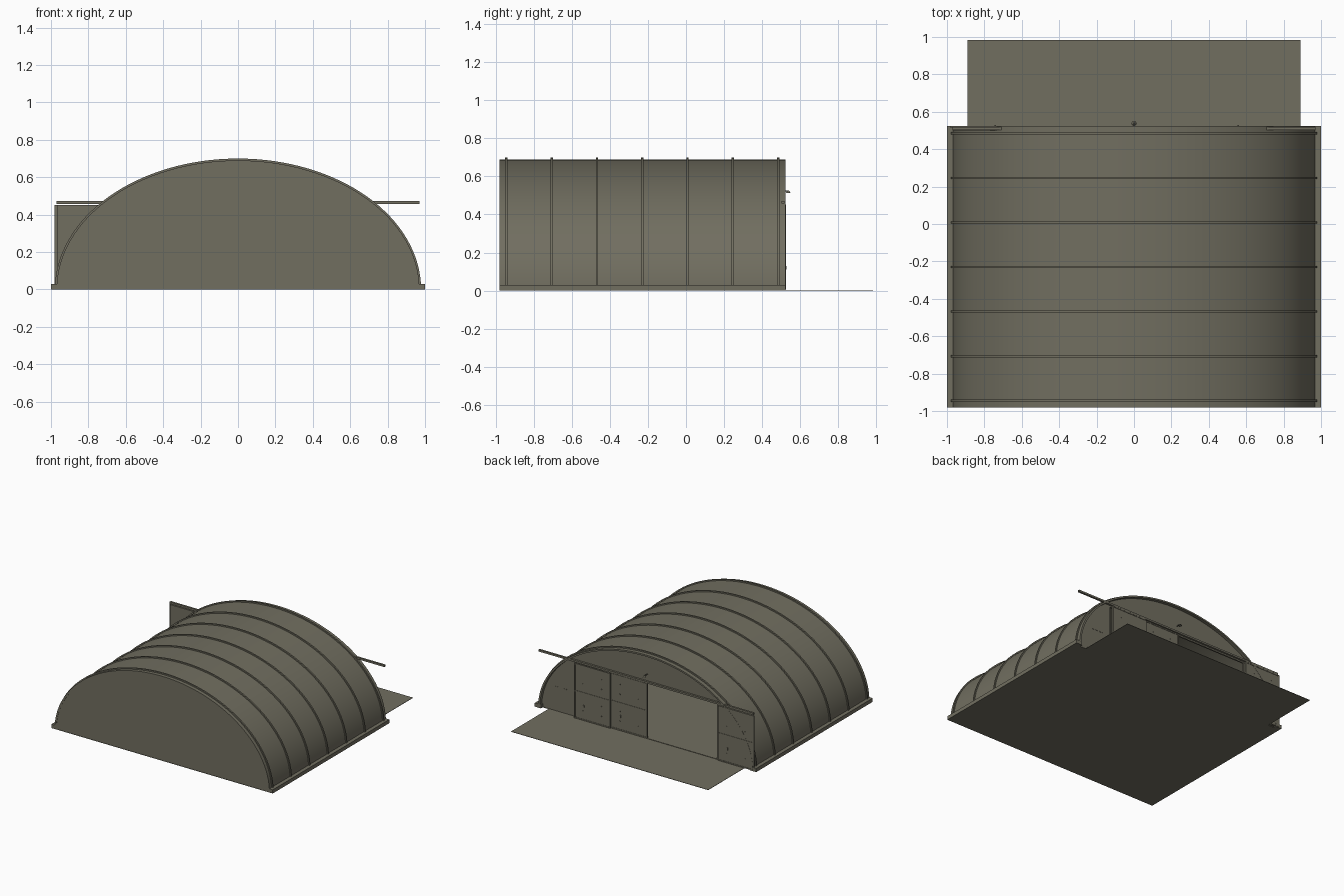
import bpy, bmesh, math

if "Cube" in bpy.data.objects:
    bpy.data.objects.remove(bpy.data.objects["Cube"])

paint = bpy.data.materials.new("olive_grey")
paint.diffuse_color = (0.165, 0.157, 0.117, 1)
paint.use_nodes = True
paint.node_tree.nodes["Principled BSDF"].inputs["Base Color"].default_value = paint.diffuse_color


def finish(name, bm, smooth=False):
    bmesh.ops.recalc_face_normals(bm, faces=bm.faces)
    me = bpy.data.meshes.new(name)
    bm.to_mesh(me)
    bm.free()
    me.materials.append(paint)
    ob = bpy.data.objects.new(name, me)
    bpy.context.collection.objects.link(ob)
    if smooth:
        bpy.ops.object.select_all(action='DESELECT')
        ob.select_set(True)
        bpy.context.view_layer.objects.active = ob
        bpy.ops.object.shade_smooth_by_angle(angle=math.radians(30))
    return ob


def add_box(bm, x0, x1, y0, y1, z0, z1):
    vs = bmesh.ops.create_cube(bm, size=1)['verts']
    for v in vs:
        v.co = ((x0 + x1) / 2 + v.co.x * (x1 - x0),
                (y0 + y1) / 2 + v.co.y * (y1 - y0),
                (z0 + z1) / 2 + v.co.z * (z1 - z0))


def boxes(name, *dims):
    bm = bmesh.new()
    for d in dims:
        add_box(bm, *d)
    return finish(name, bm)


def arch(a, b, n=64):
    # half ellipse from +x to -x
    return [(a * math.cos(math.pi * i / n), b * math.sin(math.pi * i / n)) for i in range(n + 1)]


def plate(name, outline, y0, y1, smooth=False):
    # closed x-z outline given thickness along y
    bm = bmesh.new()
    face = bm.faces.new([bm.verts.new((x, y0, z)) for x, z in outline])
    ext = bmesh.ops.extrude_face_region(bm, geom=[face])['geom']
    bmesh.ops.translate(bm, vec=(0, y1 - y0, 0),
                        verts=[v for v in ext if isinstance(v, bmesh.types.BMVert)])
    return finish(name, bm, smooth)


def band(name, outer, inner, y0, y1):
    # hollow arch between two half ellipses
    bm = bmesh.new()
    rings = [[bm.verts.new((x, y, z)) for x, z in arch(*r)]
             for r, y in ((outer, y0), (outer, y1), (inner, y1), (inner, y0))]
    for k in range(4):
        p, q = rings[k], rings[(k + 1) % 4]
        for i in range(len(p) - 1):
            bm.faces.new((p[i], p[i + 1], q[i + 1], q[i]))
    for e in (0, -1):
        bm.faces.new([r[e] for r in rings])
    return finish(name, bm, True)


# Arched roof with reinforcing ribs
band("roof_shell", (0.97, 0.69), (0.955, 0.677), -0.98, 0.523)
for i in range(7):
    y = -0.945 + i * 0.2383
    band(f"roof_rib_{i + 1}", (0.979, 0.70), (0.968, 0.688), y - 0.006, y + 0.006)

# Foundation curbs and floor running out into the apron
boxes("foundation_curbs", *[(min(s * 0.945, s), max(s * 0.945, s), -0.98, 0.523, 0, 0.03)
                            for s in (-1, 1)])
boxes("floor_base", (-0.95, 0.95, -0.98, 0.50, 0, 0.003))
boxes("apron", (-0.89, 0.89, 0.50, 0.985, 0, 0.003))

# End walls, the rear one with a wide doorway
plate("front_wall", arch(0.957, 0.679), -0.978, -0.965)
plate("rear_wall", arch(0.957, 0.679) + [(-0.655, 0), (-0.655, 0.45), (0.65, 0.45), (0.65, 0)],
      0.485, 0.497)

# Door rail and floor track
boxes("door_rail", (-0.97, 0.97, 0.503, 0.519, 0.457, 0.472))
boxes("door_track", (-0.655, 0.65, 0.505, 0.511, 0.003, 0.006))


def sliding_door(name, x0, y0):
    # thin leaf with raised frame, mid bar, bolts and handle
    x1, y1, f, z0, z1 = x0 + 0.325, y0 + 0.009, 0.009, 0.005, 0.452
    t = y1 + 0.003
    bm = bmesh.new()
    add_box(bm, x0, x1, y0, y1, z0, z1)
    for d in ((x0, x0 + f, z0, z1), (x1 - f, x1, z0, z1), (x0 + f, x1 - f, z0, z0 + f),
              (x0 + f, x1 - f, z1 - f, z1), (x0 + f, x1 - f, 0.224, 0.233)):
        add_box(bm, d[0], d[1], y1 - 0.001, t, d[2], d[3])
    for bx in (0.08, 0.245):
        for bz in (0.08, 0.16, 0.30, 0.38):
            add_box(bm, x0 + bx - 0.003, x0 + bx + 0.003, y1 - 0.001, t, bz - 0.003, bz + 0.003)
    add_box(bm, x0 + 0.235, x0 + 0.243, y1, t + 0.003, 0.11, 0.13)
    finish(name, bm)


sliding_door("door_slid_open_outer", -0.98, 0.513)
sliding_door("door_slid_open_inner", -0.965, 0.499)
sliding_door("door_closed_outer", 0.318, 0.513)
sliding_door("door_closed_inner", -0.007, 0.501)

# Small vent slots on the rear wall
boxes("wall_vents", *[(x - 0.012, x + 0.012, 0.496, 0.499, 0.198, 0.203)
                      for x in (0.74, 0.78, 0.82)])

# Lamp over the doorway
boxes("lamp_arm", (-0.003, 0.003, 0.496, 0.54, 0.521, 0.526))
bm = bmesh.new()
bmesh.ops.create_cone(bm, cap_ends=True, segments=16, radius1=0.013, radius2=0.004, depth=0.012)
bmesh.ops.translate(bm, verts=bm.verts, vec=(0, 0.538, 0.519))
finish("lamp_shade", bm, True)
